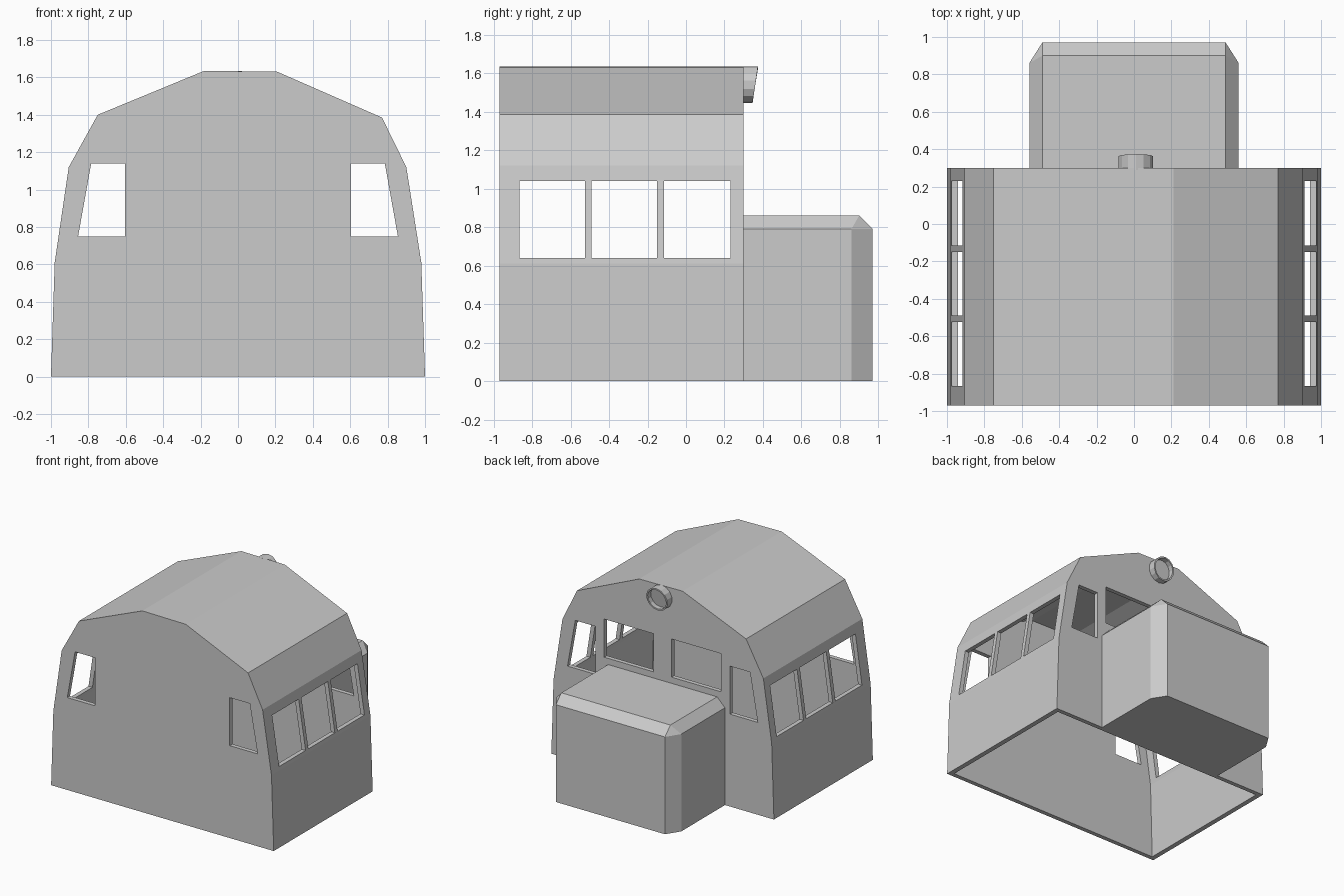
import bpy
import bmesh
from math import cos, sin, pi
from mathutils import Vector

cube = bpy.data.objects.get("Cube")
if cube:
    bpy.data.objects.remove(cube, do_unlink=True)

FRONT, BACK, WALL = -0.97, 0.30, 0.035

grey = bpy.data.materials.new("plain_grey")
grey.use_nodes = True
GREY = (0.6, 0.6, 0.6, 1)
grey.diffuse_color = GREY
grey.node_tree.nodes["Principled BSDF"].inputs["Base Color"].default_value = GREY


def make_object(name, bm):
    bmesh.ops.recalc_face_normals(bm, faces=bm.faces[:])
    mesh = bpy.data.meshes.new(name)
    bm.to_mesh(mesh)
    bm.free()
    mesh.materials.append(grey)
    obj = bpy.data.objects.new(name, mesh)
    bpy.context.collection.objects.link(obj)
    return obj


def prism(name, profile, y0, y1):
    """Extrude an x-z outline along y."""
    bm = bmesh.new()
    face = bm.faces.new([bm.verts.new((x, y0, z)) for x, z in profile])
    new = bmesh.ops.extrude_face_region(bm, geom=[face])["geom"]
    verts = [g for g in new if isinstance(g, bmesh.types.BMVert)]
    bmesh.ops.translate(bm, verts=verts, vec=(0, y1 - y0, 0))
    return make_object(name, bm)


def rect(x0, x1, z0, z1):
    return [(x0, z0), (x1, z0), (x1, z1), (x0, z1)]


def cut(obj, cutter):
    """Subtract the cutter, then discard it."""
    mod = obj.modifiers.new("cut", "BOOLEAN")
    mod.operation, mod.solver, mod.object = "DIFFERENCE", "EXACT", cutter
    graph = bpy.context.evaluated_depsgraph_get()
    mesh = bpy.data.meshes.new_from_object(obj.evaluated_get(graph))
    obj.modifiers.clear()
    obj.data = mesh
    bpy.data.objects.remove(cutter, do_unlink=True)


def inset(profile, d):
    """Offset a clockwise outline inwards by d."""
    pts = [Vector(p) for p in profile]
    out = []
    for i, p in enumerate(pts):
        a = (p - pts[i - 1]).normalized()
        b = (pts[(i + 1) % len(pts)] - p).normalized()
        na, nb = Vector((a.y, -a.x)), Vector((b.y, -b.x))
        out.append(p + (na + nb) * d / (1 + na.dot(nb)))
    return out


# Cab shell: arched cross-section, hollow and open underneath
outline = [(-1, 0), (-0.98, 0.61), (-0.905, 1.12), (-0.75, 1.40), (-0.18, 1.635),
           (0.21, 1.63), (0.77, 1.385), (0.90, 1.12), (0.98, 0.61), (1, 0)]
cab = prism("cab_shell", outline, FRONT, BACK)
inner = inset(outline, WALL)
inner[0].y = inner[-1].y = -0.1
cut(cab, prism("cab_hollow", inner, FRONT + WALL, BACK - WALL))

# Side windows, three along each side
for y0, y1 in ((-0.865, -0.525), (-0.49, -0.15), (-0.115, 0.23)):
    cut(cab, prism("side_window", rect(-1.2, 1.2, 0.64, 1.04), y0, y1))

# Slanted corner windows in both end walls, and wide windows above the hood
for s in (-1, 1):
    corner = [(s * 0.605, 0.75), (s * 0.855, 0.75), (s * 0.785, 1.14), (s * 0.605, 1.14)]
    cut(cab, prism("corner_window", corner, FRONT - 0.2, BACK + 0.2))
    cut(cab, prism("wide_window", rect(s * 0.08, s * 0.525, 0.91, 1.22), BACK - 0.2, BACK + 0.2))

# Hood: box with chamfered top and outer corners
bm = bmesh.new()
W, w, tail, bend, lip, top, eave = 0.56, 0.49, 0.97, 0.86, 0.90, 0.86, 0.79
for s in (-1, 1):
    for z in (0, eave):
        for x, y in ((W, BACK), (W, bend), (w, tail)):
            bm.verts.new((s * x, y, z))
    for y in (BACK, lip):
        bm.verts.new((s * w, y, top))
bmesh.ops.convex_hull(bm, input=bm.verts[:])
bmesh.ops.dissolve_limit(bm, angle_limit=0.01, verts=bm.verts[:], edges=bm.edges[:])
make_object("hood", bm)

# Headlight: short round cup whose rim leans back towards the bottom
bm = bmesh.new()
SIDES, CX, CZ, R = 14, 0.01, 1.54, 0.095
rings = []
for radius, depth in ((R, None), (R, 0.0), (R - 0.012, 0.0), (R - 0.012, -0.04)):
    ring = []
    for i in range(SIDES):
        a = 2 * pi * (i + 0.5) / SIDES
        rim = BACK + 0.06 + 0.014 * sin(a)
        y = BACK - 0.01 if depth is None else rim + depth
        ring.append(bm.verts.new((CX + radius * cos(a), y, CZ + radius * sin(a))))
    rings.append(ring)
for r0, r1 in zip(rings, rings[1:]):
    for i in range(SIDES):
        j = (i + 1) % SIDES
        bm.faces.new((r0[i], r0[j], r1[j], r1[i]))
bm.faces.new(rings[0])
bm.faces.new(rings[-1])
make_object("headlight", bm)
